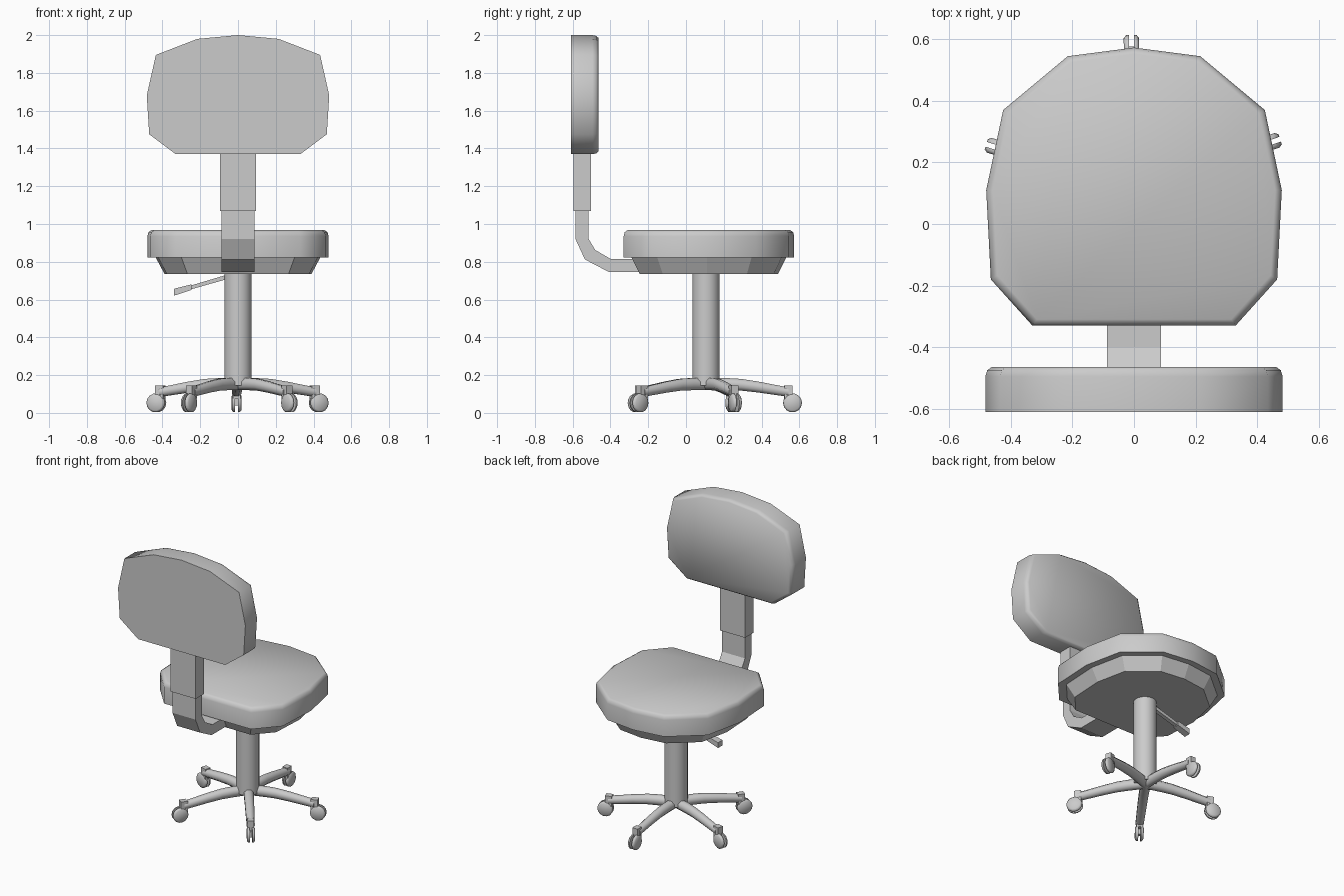
import bpy, bmesh
from math import sin, cos, pi, radians
from mathutils import Matrix, Vector

if "Cube" in bpy.data.objects:
    bpy.data.objects.remove(bpy.data.objects["Cube"])


def loft(name, rings, mat=Matrix(), angle=None):
    """Skin a list of equal-length vertex rings and cap both ends."""
    bm = bmesh.new()
    vr = [[bm.verts.new(mat @ Vector(p)) for p in ring] for ring in rings]
    n = len(vr[0])
    for a, b in zip(vr, vr[1:]):
        for i in range(n):
            j = (i + 1) % n
            bm.faces.new((a[i], a[j], b[j], b[i]))
    bm.faces.new(vr[0][::-1])
    bm.faces.new(vr[-1])
    bmesh.ops.recalc_face_normals(bm, faces=bm.faces[:])
    me = bpy.data.meshes.new(name)
    bm.to_mesh(me)
    bm.free()
    ob = bpy.data.objects.new(name, me)
    bpy.context.collection.objects.link(ob)
    if angle:
        bpy.ops.object.select_all(action='DESELECT')
        ob.select_set(True)
        bpy.context.view_layer.objects.active = ob
        bpy.ops.object.shade_smooth_by_angle(angle=radians(angle))
    return ob


def box(name, lo, hi, mat=Matrix()):
    (x0, y0, z0), (x1, y1, z1) = lo, hi
    loft(name, [[(x0, y0, z), (x1, y0, z), (x1, y1, z), (x0, y1, z)] for z in (z0, z1)], mat)


def mirrored(half):
    """Outline from its right half, first point on the axis."""
    return half + [(-x, y) for x, y in reversed(half) if x > 0]


def slab(name, outline, cy, levels, mat=Matrix(), angle=None):
    """Stack scaled copies of an outline; levels are (scale, height)."""
    loft(name, [[(x * s, cy + (y - cy) * s, h) for x, y in outline] for s, h in levels], mat, angle)


# seat cushion and the pan under it
seat_outline = mirrored([(0, .573), (.215, .545), (.425, .37), (.48, .11), (.465, -.18), (.33, -.33)])
slab("seat_cushion", seat_outline, .12,
     [(1, .822), (1, .935), (.987, .957), (.955, .967)], angle=60)
slab("seat_pan", seat_outline, .12, [(.91, .825), (.81, .735)])

# backrest, drawn in x/z and padded towards +y
upright = Matrix(((1, 0, 0, 0), (0, 0, 1, 0), (0, 1, 0, 0), (0, 0, 0, 1)))
back_outline = mirrored([(0, 2), (.215, 1.98), (.435, 1.895), (.483, 1.68), (.47, 1.475), (.33, 1.37)])
slab("backrest_cushion", back_outline, 1.68,
     [(1, -.61), (1, -.495), (.987, -.475), (.955, -.464)], upright, 60)

# bent support bar and its sleeve
bar = [((-.585, 1.1), (-.515, 1.1)), ((-.585, .92), (-.515, .92)),
       ((-.535, .812), (-.48, .862)), ((-.41, .747), (-.40, .816)), ((-.2, .747), (-.2, .816))]
loft("back_support_bar", [[(-.087, *o), (.087, *o), (.087, *i), (-.087, *i)] for o, i in bar])
box("back_support_sleeve", (-.096, -.595, 1.068), (.096, -.503, 1.4))


def circle(r, z, n):
    return [(r * cos(2 * pi * i / n), r * sin(2 * pi * i / n), z) for i in range(n)]


# central column
CY = .112
loft("column", [circle(.072, .145, 20), circle(.072, .74, 20)], Matrix.Translation((0, CY - .006, 0)), 40)


# height lever: thin rod and flat paddle, pointing to -x
def lever(name, ends):
    loft(name, [[(x, CY - w, z - t), (x, CY + w, z - t), (x, CY + w, z + t), (x, CY - w, z + t)]
                for x, z, w, t in ends])


lever("lever_rod", [(-.03, .728, .013, .012), (-.26, .661, .013, .010)])
lever("lever_paddle", [(-.245, .666, .022, .015), (-.338, .639, .024, .018)])

# star base: five legs, each with a fork block and twin wheels
leg_path = [(0, .152, .030, .032), (.11, .152, .030, .032), (.18, .149, .029, .031),
            (.27, .137, .028, .029), (.43, .110, .025, .025)]  # radius, z, half width, half height
for k in range(5):
    m = Matrix.Translation((0, CY, 0)) @ Matrix.Rotation(radians(19 + 72 * k), 4, 'Z')
    loft(f"base_leg_{k + 1}",
         [[(r, w * 1.08 * cos(pi / 8 + i * pi / 4), z + h * 1.08 * sin(pi / 8 + i * pi / 4))
           for i in range(8)] for r, z, w, h in leg_path], m, 50)
    box(f"caster_fork_{k + 1}", (.408, -.020, .075), (.452, .020, .145), m)
    box(f"caster_axle_{k + 1}", (.438, -.012, .04), (.465, .012, .08), m)
    for side in (-1, 1):
        wm = m @ Matrix.Translation((.452, side * .008, .053)) @ Matrix.Rotation(-side * pi / 2, 4, 'X')
        loft(f"caster_wheel_{k + 1}_{'inner' if side < 0 else 'outer'}",
             [circle(.050, 0, 14), circle(.050, .009, 14), circle(.040, .017, 14)], wm, 60)
